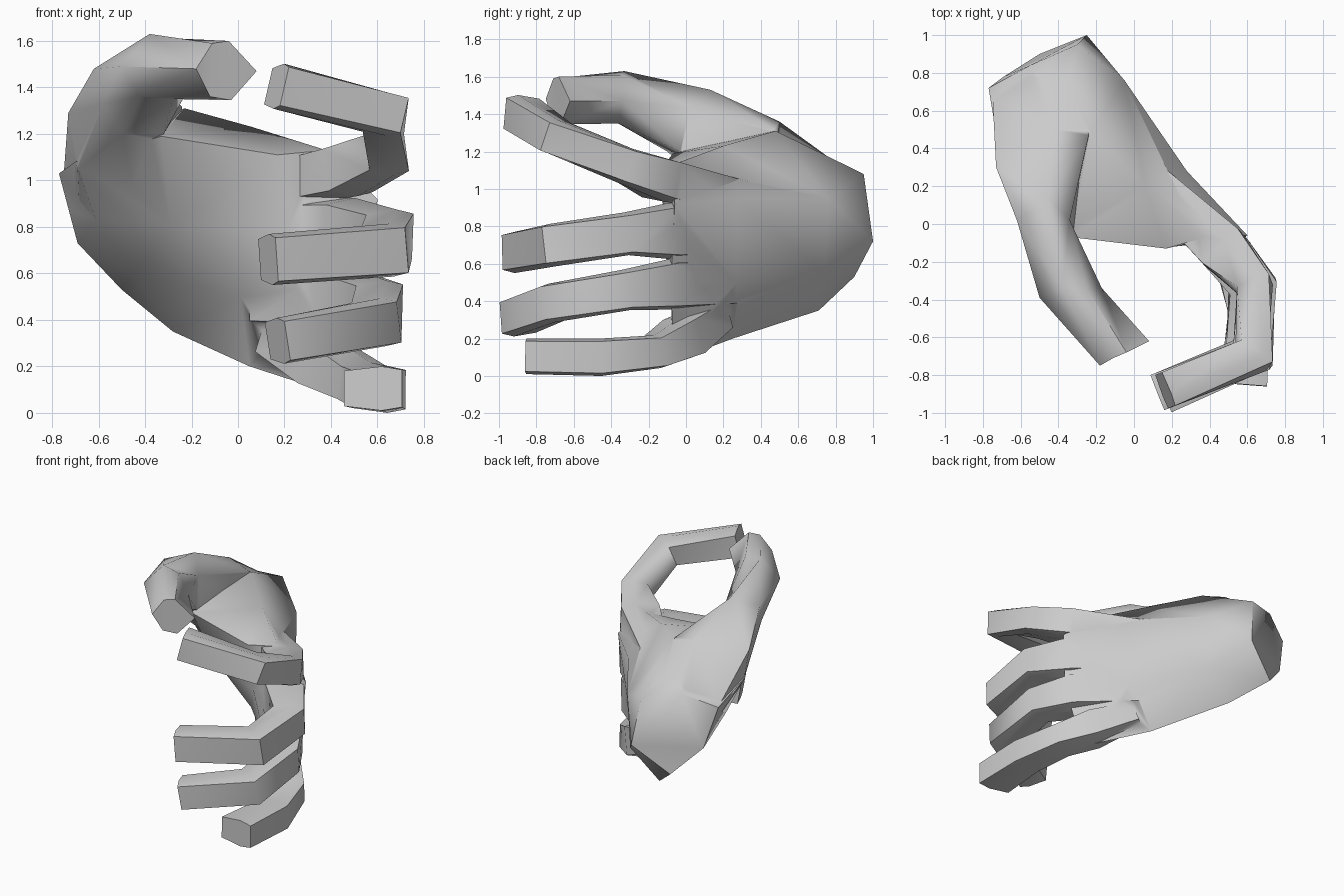
import bpy, bmesh, math
from mathutils import Vector

BLOCK = [(-1, -.8), (.3, -1), (1, -.85), (1, .85), (.3, 1), (-1, .8)]


def loft(name, rings):
    """Skin a list of equal-length point rings and cap both ends."""
    bm = bmesh.new()
    vs = [[bm.verts.new(p) for p in r] for r in rings]
    n = len(rings[0])
    for r0, r1 in zip(vs, vs[1:]):
        for i in range(n):
            j = (i + 1) % n
            bm.faces.new((r0[i], r0[j], r1[j], r1[i]))
    bm.faces.new(vs[0])
    bm.faces.new(vs[-1])
    bmesh.ops.recalc_face_normals(bm, faces=bm.faces)
    bmesh.ops.triangulate(bm, faces=bm.faces)
    me = bpy.data.meshes.new(name)
    bm.to_mesh(me)
    bm.free()
    ob = bpy.data.objects.new(name, me)
    bpy.context.collection.objects.link(ob)
    return ob


def digit(name, stations):
    """Bent finger: stations are (centre, half thickness, half height)."""
    pts = [Vector(s[0]) for s in stations]
    rings = []
    for k, (c, t, w) in enumerate(stations):
        d0 = (pts[k] - pts[max(k - 1, 0)]).normalized()
        d1 = (pts[min(k + 1, len(pts) - 1)] - pts[k]).normalized()
        tan = (d0 + d1).normalized()
        side = Vector((-tan.y, tan.x, 0)).normalized()   # towards the back of the hand
        up = tan.cross(side)
        if up.z < 0:
            up = -up
        miter = max(tan.dot(d1 if d1.length else d0), .6)
        rings.append([pts[k] + side * (a * t / miter) + up * (b * w) for a, b in BLOCK])
    return loft(name, rings)


# palm, from the cut wrist to the knuckles; last column is the thenar ridge
hand = loft("hand", [
    [(-.77, .72, 1.03), (-.55, .84, 1.12), (-.30, .95, 1.08), (-.25, 1, .72), (-.5, .9, .53), (-.69, .78, .73), (-.73, .75, .88)],
    [(-.70, .30, 1.08), (-.23, .48, 1.31), (-.05, .76, .95), (-.06, .74, .55), (-.28, .71, .35), (-.45, .52, .60), (-.61, .40, .83)],
    [(-.33, -.07, 1.19), (.06, .20, 1.23), (.28, .28, .95), (.27, .27, .50), (.05, .25, .20), (.01, .14, .50), (-.29, .12, .80)],
    [(.17, -.13, 1.11), (.38, -.07, 1.13), (.60, -.06, .92), (.57, -.08, .52), (.42, -.07, .08), (.28, -.08, .40), (.21, -.12, .78)],
])

# thumb with its fleshy base, growing out of the wrist
thumb = loft("thumb", [
    [(-.75, .69, 1.02), (-.545, .81, 1.11), (-.32, .90, 1.07), (-.32, .86, .85), (-.50, .77, .77), (-.68, .72, .82)],
    [(-.73, .30, 1.29), (-.42, .50, 1.36), (-.24, .47, 1.315), (-.25, .40, 1.10), (-.44, .26, .88), (-.69, .31, 1.05)],
    [(-.62, .02, 1.48), (-.45, .13, 1.53), (-.34, .02, 1.43), (-.32, -.03, 1.20), (-.49, -.10, 1.20), (-.58, -.06, 1.33)],
    [(-.50, -.39, 1.49), (-.38, -.33, 1.63), (-.25, -.34, 1.61), (-.17, -.34, 1.47), (-.28, -.36, 1.35), (-.42, -.38, 1.36)],
    [(-.18, -.75, 1.48), (-.11, -.71, 1.59), (-.04, -.68, 1.60), (.08, -.62, 1.47), (-.03, -.67, 1.345), (-.12, -.71, 1.36)],
])

# four curled fingers, flaring where they join the palm
fingers = [digit("index_finger", [
    ((.12, .20, .97), .10, .10),
    ((.47, -.13, 1.045), .13, .115),
    ((.64, -.325, 1.12), .085, .10),
    ((.635, -.695, 1.28), .085, .095),
    ((.165, -.88, 1.405), .095, .10),
]), digit("middle_finger", [
    ((.12, .20, .78), .10, .14),
    ((.47, -.12, .775), .13, .15),
    ((.65, -.33, .76), .10, .115),
    ((.63, -.69, .70), .10, .115),
    ((.13, -.89, .66), .10, .11),
]), digit("ring_finger", [
    ((.12, .20, .50), .10, .13),
    ((.45, -.11, .49), .13, .135),
    ((.605, -.33, .46), .10, .11),
    ((.595, -.70, .39), .10, .105),
    ((.17, -.90, .31), .10, .10),
]), digit("little_finger", [
    ((.14, .18, .33), .07, .09),
    ((.36, -.01, .215), .12, .115),
    ((.53, -.17, .13), .105, .09),
    ((.61, -.46, .10), .11, .10),
    ((.58, -.85, .105), .125, .095),
])]

# weld everything into one skin
bpy.context.view_layer.objects.active = hand
for part in [thumb] + fingers:
    m = hand.modifiers.new("join", 'BOOLEAN')
    m.operation = 'UNION'
    m.solver = 'EXACT'
    m.object = part
    bpy.ops.object.modifier_apply(modifier=m.name)
    bpy.data.objects.remove(part)
bpy.ops.object.select_all(action='DESELECT')
hand.select_set(True)
bpy.ops.object.shade_smooth_by_angle(angle=math.radians(62))
